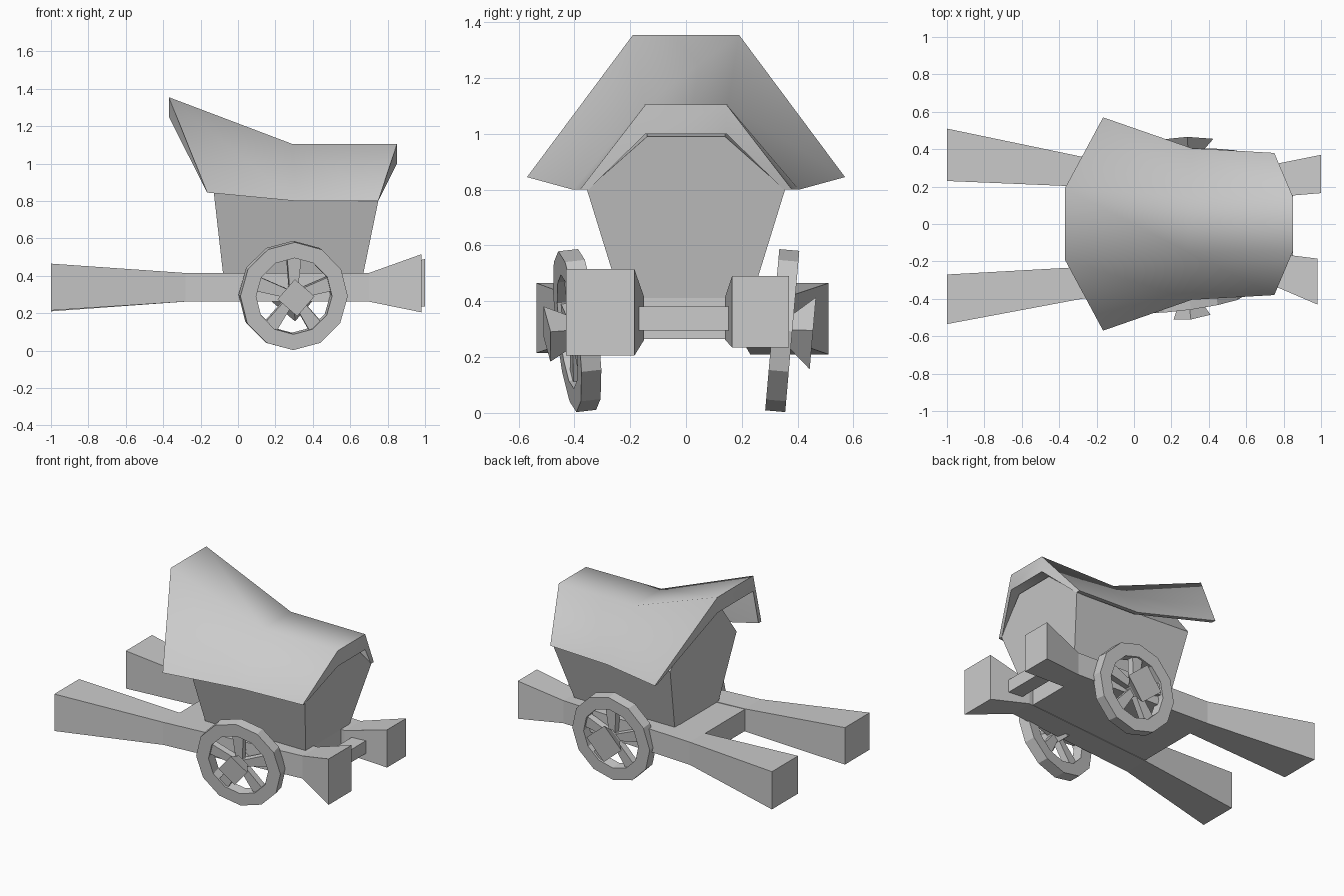
import bpy, bmesh
from math import sin, cos, pi, radians
from mathutils import Matrix, Vector

cube = bpy.data.objects.get("Cube")
if cube:
    bpy.data.objects.remove(cube, do_unlink=True)

grey = bpy.data.materials.new("plain grey")
grey.use_nodes = True
colour = (0.6, 0.6, 0.6, 1)
grey.diffuse_color = colour
grey.node_tree.nodes["Principled BSDF"].inputs["Base Color"].default_value = colour


def loft(name, rings, loop=False, matrix=None, smooth=0):
    """Skin a row of equal rings; cap the ends unless the row loops."""
    bm = bmesh.new()
    rows = [[bm.verts.new(p) for p in ring] for ring in rings]
    n = len(rows[0])
    pairs = list(zip(rows, rows[1:]))
    if loop:
        pairs.append((rows[-1], rows[0]))
    for a, b in pairs:
        for i in range(n):
            j = (i + 1) % n
            bm.faces.new((a[i], a[j], b[j], b[i]))
    if not loop:
        for row in (rows[0], rows[-1]):
            if n == 8:      # shell section: outer half bridged to inner half
                for i in range(3):
                    bm.faces.new((row[i], row[i + 1], row[6 - i], row[7 - i]))
            else:
                bm.faces.new(row)
    bmesh.ops.recalc_face_normals(bm, faces=bm.faces[:])
    mesh = bpy.data.meshes.new(name)
    bm.to_mesh(mesh)
    bm.free()
    mesh.materials.append(grey)
    if matrix:
        mesh.transform(matrix)
    ob = bpy.data.objects.new(name, mesh)
    bpy.context.collection.objects.link(ob)
    if smooth:
        bpy.ops.object.select_all(action='DESELECT')
        ob.select_set(True)
        bpy.context.view_layer.objects.active = ob
        bpy.ops.object.shade_smooth_by_angle(angle=radians(smooth))
    return ob


def section(x, y0, y1, z0, z1):
    return [(x, y0, z0), (x, y1, z0), (x, y1, z1), (x, y0, z1)]


# Side beams, flared at both ends
loft("right_beam", [section(-1, -.535, -.27, .215, .465),
                    section(-.28, -.40, -.23, .262, .415),
                    section(.7, -.31, -.15, .262, .415),
                    section(.98, -.43, -.185, .205, .515)])
loft("left_beam", [section(-1, .23, .51, .21, .465),
                   section(-.28, .20, .36, .262, .415),
                   section(.7, .14, .31, .262, .415),
                   section(1, .165, .37, .235, .49)])

# Floor between the beams and the rear crossbar
loft("floor", [section(-.28, -.24, .21, .265, .412),
               section(.67, -.2, .2, .265, .412)])
loft("crossbar", [section(.75, -.18, .16, .295, .381),
                  section(.85, -.18, .16, .295, .381)])


# Wagon body: flared box closing upward into the canopy
def level(x0, x1, y, z0, z1):
    return [(x0, -y, z0), (x1, -y, z1), (x1, y, z1), (x0, y, z0)]


loft("body", [level(-.08, .67, .235, .412, .412),
              level(-.13, .75, .355, .85, .80),
              level(-.15, .79, .14, 1.12, .99)])


# Canopy: thick shell, tapering to its lower edges
def canopy_section(top_x, top_y, top_z, low_x, low_y, low_z):
    half = [(low_x, low_y, low_z), (top_x, top_y, top_z)]
    inner = [(top_x, top_y, top_z - .105), (low_x, low_y - .03, low_z)]
    flip = lambda pts: [(x, -y, z) for x, y, z in reversed(pts)]
    return half + flip(half) + flip(inner) + inner


loft("canopy", [canopy_section(-.37, .19, 1.355, -.165, .57, .845),
                canopy_section(.29, .15, 1.105, .31, .405, .80),
                canopy_section(.85, .145, 1.105, .75, .38, .80)], smooth=60)


# Wheels: rim, five spokes and a flared square hub
def polar(r, a, y):
    return Vector((r * cos(a), y, r * sin(a)))


def wheel(side, name, y, tilt, yaw, hub_r):
    place = (Matrix.Translation((.295, y, .295))
             @ Matrix.Rotation(radians(yaw), 4, 'Z')
             @ Matrix.Rotation(radians(tilt), 4, 'X'))
    rim = [[polar(r, 2 * pi * k / 12 + pi / 2, t)
            for r, t in ((.29, -.036), (.29, .036), (.205, .036), (.205, -.036))]
           for k in range(12)]
    loft(name + "_rim", rim, loop=True, matrix=place)
    for k in range(5):
        turn = Matrix.Rotation(2 * pi * k / 5, 4, 'Y')
        rings = [[(-w, -.022, r), (w, -.022, r), (w, .022, r), (-w, .022, r)]
                 for r, w in ((.03, .022), (.22, .04))]
        loft(f"{name}_spoke_{k + 1}", rings, matrix=place @ turn)
    hub = [[polar(r, k * pi / 2 + .08, side * t) for k in range(4)]
           for r, t in ((.06, -.1), (.06, .03), (hub_r, .11))]
    loft(name + "_hub", hub, matrix=place)


wheel(-1, "right_wheel", -.39, 6.5, 8, .1)
wheel(1, "left_wheel", .345, -5, 0, .13)
